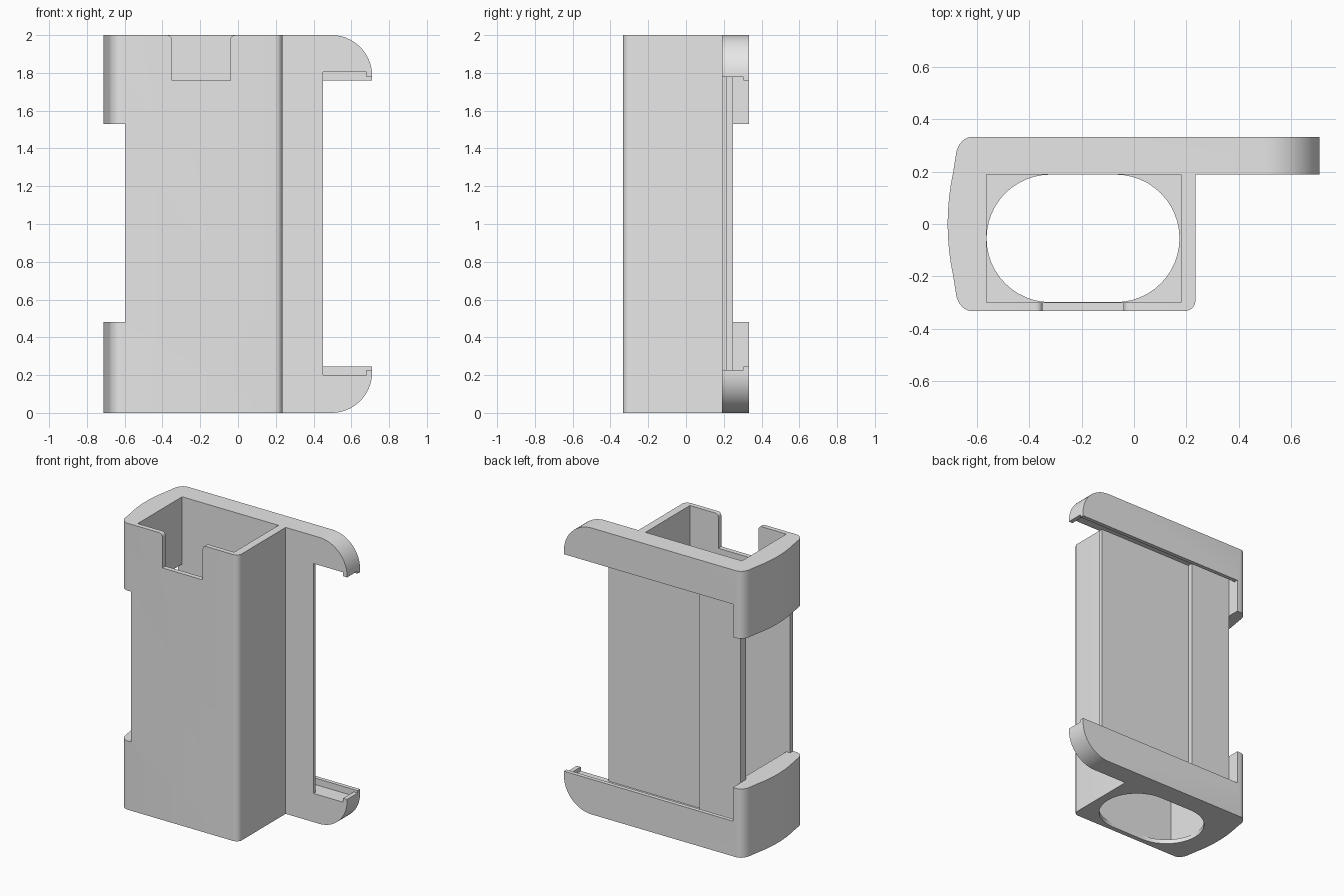
import bpy, bmesh
from math import cos, sin, pi, radians

cube = bpy.data.objects.get("Cube")
if cube:
    bpy.data.objects.remove(cube, do_unlink=True)

grey = bpy.data.materials.new("light_grey")
grey.use_nodes = True
grey.diffuse_color = (0.8, 0.8, 0.8, 1)
grey.node_tree.nodes["Principled BSDF"].inputs["Base Color"].default_value = (0.8, 0.8, 0.8, 1)


def arc(cx, cy, rx, ry, start, end, n=10):
    """Points along an elliptical arc, angles in degrees."""
    angles = [radians(start + (end - start) * i / n) for i in range(n + 1)]
    return [(cx + rx * cos(a), cy + ry * sin(a)) for a in angles]


def prism(name, outline, low, high, axis="z"):
    """Extrude a closed outline along z (xy outline) or y (xz outline)."""
    bm = bmesh.new()
    place = (lambda a, b: (a, b, low)) if axis == "z" else (lambda a, b: (a, low, b))
    face = bm.faces.new([bm.verts.new(place(a, b)) for a, b in outline])
    extruded = bmesh.ops.extrude_face_region(bm, geom=[face])["geom"]
    move = (0, 0, high - low) if axis == "z" else (0, high - low, 0)
    bmesh.ops.translate(bm, vec=move, verts=[v for v in extruded if isinstance(v, bmesh.types.BMVert)])
    bmesh.ops.recalc_face_normals(bm, faces=bm.faces)
    mesh = bpy.data.meshes.new(name)
    bm.to_mesh(mesh)
    bm.free()
    mesh.materials.append(grey)
    obj = bpy.data.objects.new(name, mesh)
    bpy.context.collection.objects.link(obj)
    return obj


def box(name, x0, x1, y0, y1, z0, z1):
    return prism(name, [(x0, y0), (x1, y0), (x1, y1), (x0, y1)], z0, z1)


def cut(obj, cutter):
    """Subtract a cutter and discard it."""
    cutter.hide_render = True
    mod = obj.modifiers.new("cut", "BOOLEAN")
    mod.operation = "DIFFERENCE"
    mod.solver = "EXACT"
    mod.object = cutter
    bpy.context.view_layer.objects.active = obj
    bpy.ops.object.modifier_apply(modifier=mod.name)
    bpy.data.objects.remove(cutter, do_unlink=True)


# Plan of the whole body: box in front, long rail plate behind, bulged left bumper
plan = [(0.71, 0.19), (0.71, 0.333)]
plan += arc(-0.62, 0.253, 0.062, 0.08, 90, 165, 8)
plan += [(-0.713 + 0.54 * (y / 1.0) ** 2, y) for y in (0.2, 0.15, 0.1, 0.05, 0, -0.05, -0.1, -0.15, -0.2)]
plan += arc(-0.62, -0.253, 0.062, 0.08, 195, 270, 8)
plan += arc(0.195, -0.293, 0.04, 0.04, 270, 360, 6)
plan += [(0.235, 0.19)]
holder = prism("holder_body", plan, 0, 2)

# Rounded outer corners of the two rails
top_corner = arc(0.495, 1.785, 0.215, 0.215, 0, 90, 16) + [(0.495, 2.1), (0.8, 2.1), (0.8, 1.785)]
cut(holder, prism("top_corner_cutter", top_corner, 0.1, 0.5, "y"))
low_corner = [(x, 2 - z) for x, z in top_corner]
cut(holder, prism("low_corner_cutter", low_corner, 0.1, 0.5, "y"))

# Box cavity and the long round hole in its floor
cut(holder, box("cavity_cutter", -0.565, 0.18, -0.30, 0.19, 0.03, 2.1))
stadium = arc(-0.07, -0.055, 0.244, 0.244, -90, 90, 24) + arc(-0.32, -0.055, 0.244, 0.244, 90, 270, 24)
cut(holder, prism("floor_hole_cutter", stadium, -0.1, 0.1))

# Finger notch in the front wall, with eased top corners
notch = [(-0.35, 1.76), (-0.04, 1.76)] + arc(-0.015, 1.975, 0.025, 0.025, 180, 90, 5)
notch += [(-0.015, 2.1), (-0.375, 2.1)] + arc(-0.375, 1.975, 0.025, 0.025, 90, 0, 5)
cut(holder, prism("notch_cutter", notch, -0.4, -0.2, "y"))

# Side window: trims the bumper and opens the cavity to the right
cut(holder, box("bumper_gap_cutter", -0.9, -0.595, -0.5, 0.5, 0.48, 1.53))
cut(holder, box("window_cutter", -0.7, -0.5, -0.30, 0.19, 0.48, 1.53))

# Sliding pocket on the back: stepped bed, rail grooves and open mouth
bed = [(-0.595, 0.25), (-0.28, 0.25), (-0.28, 0.215), (0.45, 0.215),
       (0.45, 0.1), (0.68, 0.1), (0.68, 0.305), (-0.595, 0.305)]
cut(holder, prism("pocket_cutter", bed, 0.2, 1.805))
cut(holder, box("mouth_cutter", -0.595, 0.9, 0.28, 0.5, 0.245, 1.76))
cut(holder, box("rail_end_cutter", 0.6, 0.9, 0.1, 0.305, 0.228, 1.778))

# Smooth the rounded walls and keep the edges crisp
bpy.ops.object.select_all(action="DESELECT")
holder.select_set(True)
bpy.context.view_layer.objects.active = holder
bpy.ops.object.shade_smooth_by_angle(angle=radians(30))
